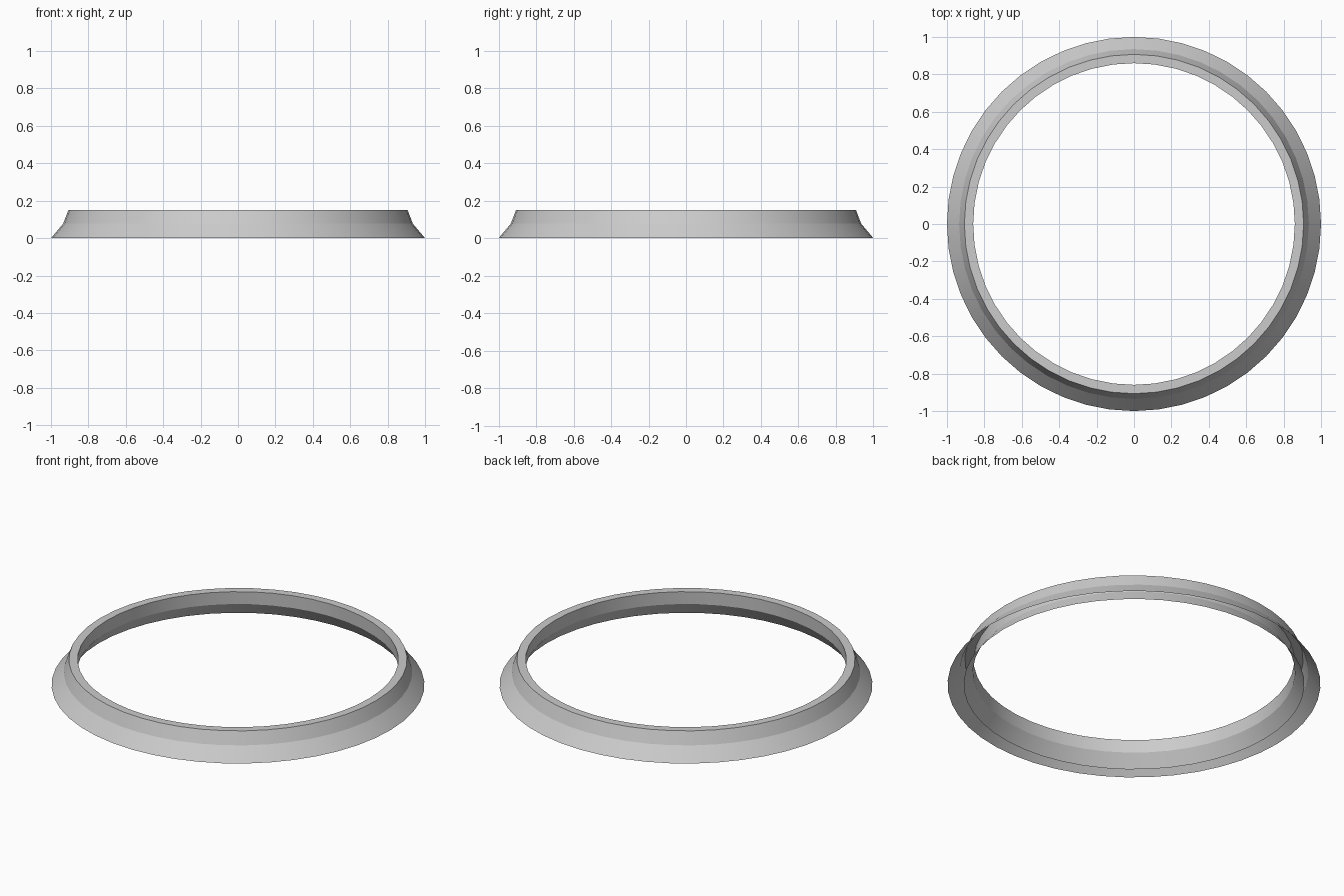
import bpy, bmesh, math

if "Cube" in bpy.data.objects:
    bpy.data.objects.remove(bpy.data.objects["Cube"])

SEGMENTS = 48

# Wall section (radius, height): outer foot, up over the flat rim, down the inside; open underneath
profile = [(1.0, 0.0), (0.935, 0.077), (0.907, 0.15),
           (0.86, 0.15), (0.864, 0.075), (0.914, 0.0)]


def lathe(name, points, segments):
    bm = bmesh.new()
    rings = []
    for i in range(segments):
        a = 2 * math.pi * i / segments
        rings.append([bm.verts.new((r * math.cos(a), r * math.sin(a), z))
                      for r, z in points])
    for i in range(segments):
        p, q = rings[i], rings[(i + 1) % segments]
        for j in range(len(points) - 1):
            bm.faces.new((p[j], q[j], q[j + 1], p[j + 1]))
    mesh = bpy.data.meshes.new(name)
    bm.to_mesh(mesh)
    bm.free()
    obj = bpy.data.objects.new(name, mesh)
    bpy.context.collection.objects.link(obj)
    return obj


# Flared ring collar
ring = lathe("flared_ring", profile, SEGMENTS)
bpy.context.view_layer.objects.active = ring
ring.select_set(True)
bpy.ops.object.shade_smooth_by_angle(angle=math.radians(15))
